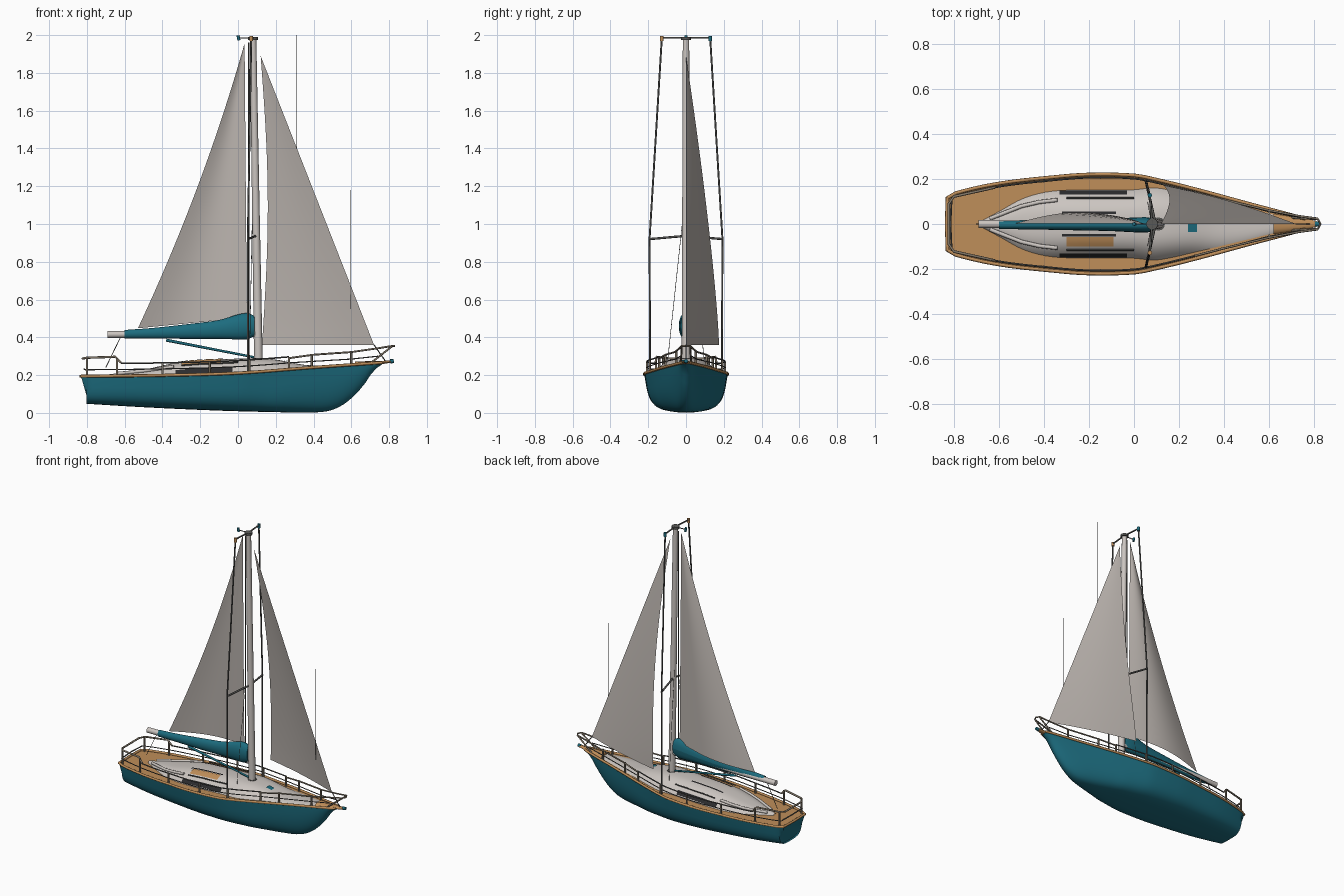
import bpy, bmesh, math
from mathutils import Vector

if "Cube" in bpy.data.objects:
    bpy.data.objects.remove(bpy.data.objects["Cube"])

def mat(name, r, g, b):
    m = bpy.data.materials.new(name)
    m.diffuse_color = (r, g, b, 1)
    m.use_nodes = True
    m.node_tree.nodes["Principled BSDF"].inputs["Base Color"].default_value = m.diffuse_color
    return m

TEAL = mat("teal", 0.012, 0.15, 0.21)
WOOD = mat("tan_wood", 0.52, 0.27, 0.10)
WHITE = mat("off_white", 0.60, 0.56, 0.53)
CLOTH = mat("sail_cloth", 0.50, 0.46, 0.43)
METAL = mat("dark_metal", 0.10, 0.10, 0.095)
POST = mat("bronze_grey", 0.24, 0.20, 0.15)
BLACK = mat("charcoal", 0.025, 0.025, 0.027)

def make(name, verts, faces, mats, smooth=35):
    me = bpy.data.meshes.new(name)
    me.from_pydata([tuple(v) for v in verts], [], faces)
    bm = bmesh.new(); bm.from_mesh(me)
    bmesh.ops.recalc_face_normals(bm, faces=bm.faces)
    bm.to_mesh(me); bm.free()
    ob = bpy.data.objects.new(name, me)
    bpy.context.collection.objects.link(ob)
    for m in mats:
        me.materials.append(m)
    bpy.context.view_layer.objects.active = ob
    bpy.ops.object.select_all(action='DESELECT')
    ob.select_set(True)
    bpy.ops.object.shade_smooth_by_angle(angle=math.radians(smooth))
    return ob

def interp(tab, x):
    """Smooth interpolation through (x, value) pairs."""
    x = min(max(x, tab[0][0]), tab[-1][0])
    n = len(tab)
    def slope(i):
        a, b = tab[max(i - 1, 0)], tab[min(i + 1, n - 1)]
        return (b[1] - a[1]) / (b[0] - a[0])
    for i in range(n - 1):
        (x0, a), (x1, b) = tab[i], tab[i + 1]
        if x <= x1:
            h = x1 - x0; t = (x - x0) / h
            return ((2*t**3 - 3*t*t + 1) * a + (t**3 - 2*t*t + t) * h * slope(i)
                    + (3*t*t - 2*t**3) * b + (t**3 - t*t) * h * slope(i + 1))

def tube(name, pts, m, r=0.004, r1=None, sides=8, flat=(1, 1)):
    """Round bar through points; flat squashes its section (sideways, upward)."""
    pts = [Vector(p) for p in pts]
    verts, faces, n = [], [], len(pts)
    for i, p in enumerate(pts):
        d = (pts[min(i + 1, n - 1)] - pts[max(i - 1, 0)]).normalized()
        u = d.cross(Vector((1, 0, 0) if abs(d.z) > 0.9 else (0, 0, 1))).normalized()
        v = u.cross(d)
        rr = r + ((r1 if r1 is not None else r) - r) * i / (n - 1)
        for k in range(sides):
            a = 2 * math.pi * k / sides
            verts.append(p + u * rr * flat[0] * math.cos(a) + v * rr * flat[1] * math.sin(a))
    for i in range(n - 1):
        for k in range(sides):
            k2 = (k + 1) % sides
            faces.append((i*sides + k, i*sides + k2, (i+1)*sides + k2, (i+1)*sides + k))
    faces += [tuple(range(sides)), tuple(range((n-1)*sides, n*sides))]
    return make(name, verts, faces, [m], 50)

def sheet(name, f, nu, nv, m):
    verts = [f(i / nu, j / nv) for i in range(nu + 1) for j in range(nv + 1)]
    w = nv + 1
    faces = [(i*w + j, i*w + j + 1, (i+1)*w + j + 1, (i+1)*w + j) for i in range(nu) for j in range(nv)]
    return make(name, verts, faces, [m], 60)

# hull lines: half beam, sheer height, bottom height
BEAM = [(-.83, .115), (-.8, .135), (-.6, .18), (-.34, .21), (-.2, .22), (0, .216), (.1, .197),
        (.29, .15), (.51, .09), (.735, .03), (.76, .02)]
SHEER = [(-.83, .19), (-.4, .195), (0, .207), (.4, .237), (.76, .262)]
KEEL = [(-.83, .05), (-.5, .03), (-.1, .012), (.2, .004), (.4, .002), (.5, .016), (.58, .06),
        (.66, .14), (.72, .225), (.76, .255)]
beam = lambda x: interp(BEAM, x)
sheer = lambda x: interp(SHEER, x)

# hull with wooden deck on top
NS, NP = 56, 25
verts, faces, kinds = [], [], []
for i in range(NS):
    x = -.83 + 1.59 * i / (NS - 1)
    B, zs, zb = beam(x), sheer(x), interp(KEEL, x)
    e = .48 + .6 * max(0, (x - .2) / .56)
    for j in range(NP):
        a = -math.pi / 2 + math.pi * j / (NP - 1)
        s, c = math.sin(a), max(math.cos(a), 0)
        d = c ** e
        y = B * math.copysign(abs(s) ** e, s) * (1 - .13 * d)
        verts.append((x + (.04 * d if i == 0 else 0), y, zs - (zs - zb) * d))
for i in range(NS - 1):
    for j in range(NP):
        j2 = (j + 1) % NP
        faces.append((i*NP + j, i*NP + j2, (i+1)*NP + j2, (i+1)*NP + j))
        kinds.append(1 if j == NP - 1 else 0)
faces += [tuple(range(NP)), tuple(range((NS-1)*NP, NS*NP))]
kinds += [0, 0]
hull = make("hull", verts, faces, [TEAL, WOOD])
for p, k in zip(hull.data.polygons, kinds):
    p.material_index = k

# wooden gunwale, transom rail and bowsprit
XS = [-.83 + 1.59 * i / 40 for i in range(41)]
for s, side in ((-1, "starboard"), (1, "port")):
    tube("gunwale_" + side, [(x, s * beam(x), sheer(x) + .004) for x in XS], WOOD, .008)
tube("transom_rail", [(-.828, -.12, .194), (-.832, 0, .194), (-.828, .12, .194)], WOOD, .008)
tube("bowsprit", [(.62, 0, .255), (.72, 0, .262), (.81, 0, .272)], WOOD, .045, .014, 12, (1, .4))
tube("bowsprit_cap", [(.805, 0, .272), (.825, 0, .275)], TEAL, .012, .01)

# cabin trunk
CW = [(-.68, .012), (-.6, .055), (-.5, .11), (-.4, .14), (-.3, .15), (0, .152), (.1, .16), (.3, .118),
      (.5, .07), (.74, .012)]
CH = [(-.68, .012), (-.5, .035), (-.3, .072), (-.1, .08), (.1, .075), (.2, .06), (.38, .016), (.74, .004)]
def roof(x, y):
    q = min(abs(y) / interp(CW, x), 1)
    return sheer(x) + interp(CH, x) * (1 - q ** 3.2)
def cabin(u, v):
    x = -.68 + 1.42 * u
    q = math.sin((v - .5) * math.pi)
    y = interp(CW, x) * q
    return (x, y, roof(x, y) + .001)
sheet("cabin_trunk", cabin, 44, 24, WHITE)

# roof gratings, tan hatch and foredeck hatch
def plate(name, x0, x1, y0, y1, m, lift=.006):
    sheet(name, lambda u, v: (x0 + (x1-x0)*u, y0 + (y1-y0)*v,
          roof(x0 + (x1-x0)*u, y0 + (y1-y0)*v) + lift), 8, 3, m)
for s, side in ((-1, "starboard"), (1, "port")):
    plate("cabin_window_" + side, -.33, -.03, s * .13, s * .148, BLACK)
    plate("roof_grating_" + side, -.32, -.08, s * .045, s * .056, BLACK)
    tube("handrail_" + side, [(x, s * .115, roof(x, .115) + .014) for x in (-.3, -.2, -.1, 0)], METAL, .004)
    tube("coaming_" + side, [(x, s * interp(CW, x) * .72, roof(x, interp(CW, x) * .72) + .006)
         for x in (-.64, -.58, -.5, -.42, -.34)], WHITE, .009)
plate("roof_hatch", -.3, -.09, -.1, -.058, WOOD)
plate("foredeck_hatch", .24, .28, -.035, .0, TEAL)

# mast, boom and rolled sail cover
tube("mast", [(.108, 0, .27), (.094, 0, 1.1), (.08, 0, 1.98)], WHITE, .023, .017, 16)
tube("mast_cap", [(.08, 0, 1.975), (.08, 0, 1.99)], METAL, .026, sides=12)
tube("mast_step", [(.108, 0, .268), (.108, 0, .29)], METAL, .03, sides=12)
tube("boom", [(-.69, 0, .415), (.09, 0, .42)], WHITE, .018, sides=12)
cover = [(-.6, .417, .022), (-.45, .422, .028), (-.25, .432, .04), (-.1, .442, .05), (0, .455, .066),
         (.06, .46, .07), (.085, .46, .055)]
def cover_pt(u, v):
    x = -.6 + .685 * u
    z = interp([(c[0], c[1]) for c in cover], x)
    r = interp([(c[0], c[2]) for c in cover], x)
    a = 2 * math.pi * v
    return (x, -.004 + (.011 + r * .33) * math.cos(a), z + r * math.sin(a))
sheet("sail_cover", cover_pt, 20, 16, TEAL)
tube("cover_end_front", [(.083, -.004, .46), (.088, -.004, .46)], TEAL, .055, .05, 16, (.5, 1))
tube("boom_vang", [(-.38, 0, .385), (-.2, 0, .35), (.1, 0, .292)], TEAL, .008, .006)
tube("main_sheet", [(-.62, 0, .405), (-.7, 0, .24)], METAL, .002)

# sails
def main_sail(s, t):
    lx, lz = .047 - .012 * s, .505 + 1.445 * s
    ex = -.53 + .563 * s + .14 * s * (1 - s)
    ez = .448 + 1.502 * s
    return (lx + (ex - lx) * t, .002 + .05 * math.sin(math.pi * t) * (1 - s) ** .7, lz + (ez - lz) * t)
sheet("main_sail", main_sail, 24, 12, CLOTH)
def jib(s, t):
    lx = .72 - .6 * s
    ex = .127 - .007 * s + .034 * math.sin(math.pi * s)
    y = .175 * (1 - s ** 1.3) * t + .014 * math.sin(math.pi * t) * (1 - s)
    return (lx + (ex - lx) * t, y, .36 + 1.53 * s)
sheet("jib_sail", jib, 24, 12, CLOTH)
tube("forestay_foot", [(.78, 0, .275), (.72, 0, .36)], METAL, .003)
tube("fine_line_mid", [(.31, 0, 1.4), (.31, 0, 2)], METAL, .0012, sides=4)
tube("fine_line_fore", [(.595, 0, .55), (.595, 0, 1.18)], METAL, .0012, sides=4)

# standing rigging, spreaders and masthead fittings
for s, side, m in ((-1, "starboard", WOOD), (1, "port", TEAL)):
    tube("shroud_" + side, [(.07, s * .128, 1.985), (.052, s * .193, .92), (.052, s * .19, .215)], METAL, .005)
    tube("inner_shroud_" + side, [(.075, s * .02, 1.0), (.06, s * .1, .25)], METAL, .0015, sides=4)
    tube("spreader_" + side, [(.092, s * .015, .936), (.052, s * .195, .92)], METAL, .006)
    tube("masthead_arm_" + side, [(.08, 0, 1.986), (.07, s * .13, 1.986)], METAL, .005)
    tube("masthead_lamp_" + side, [(.07, s * .128, 1.968), (.07, s * .128, 1.995)], m, .01)
tube("wind_vane_arm", [(.08, 0, 1.985), (.0, 0, 1.985)], METAL, .003)
tube("wind_vane", [(.005, 0, 1.972), (.0, 0, 1.998)], TEAL, .008)
tube("backstay", [(.058, 0, 1.96), (.058, 0, .52)], METAL, .004)

# guard rails, pulpits and stanchions
side_y = lambda x: beam(x) - .014
for s, side in ((-1, "starboard"), (1, "port")):
    rx = [-.62 + .89 * i / 14 for i in range(15)]
    tube("top_rail_" + side, [(x, s * side_y(x), sheer(x) + .07) for x in rx], METAL, .004)
    low = [-.81 + 1.08 * i / 14 for i in range(15)]
    tube("low_rail_" + side, [(x, s * side_y(x), sheer(x) + .038) for x in low], METAL, .003)
    for k, x in enumerate((-.8, -.64, -.4, -.15, .06, .27, .39, .6)):
        top = .1 if k < 2 else .07
        if k > 5:
            top = .075
        tube("stanchion_%s_%d" % (side, k), [(x, s * side_y(x), sheer(x) - .003),
             (x, s * side_y(x), sheer(x) + top)], POST, .006)
    tube("stern_pulpit_" + side, [(-.822, 0, .288), (-.822, s * .09, .288), (-.8, s * .122, .292),
         (-.65, s * .155, .297), (-.62, s * .162, .265)], POST, .006)
    tube("stern_low_" + side, [(-.815, 0, .232), (-.81, s * .11, .23)], METAL, .004)
    tube("bow_pulpit_" + side, [(.27, s * side_y(.27), .29), (.4, s * .108, .308), (.6, s * .06, .322),
         (.74, s * .034, .342), (.815, s * .024, .354), (.828, 0, .354)], POST, .005)
    tube("bow_low_rail_" + side, [(.27, s * side_y(.27), .265), (.6, s * .055, .285),
         (.74, s * .03, .3)], METAL, .003)
    tube("bow_post_" + side, [(.7, s * .028, .262), (.815, s * .022, .352)], POST, .005)
